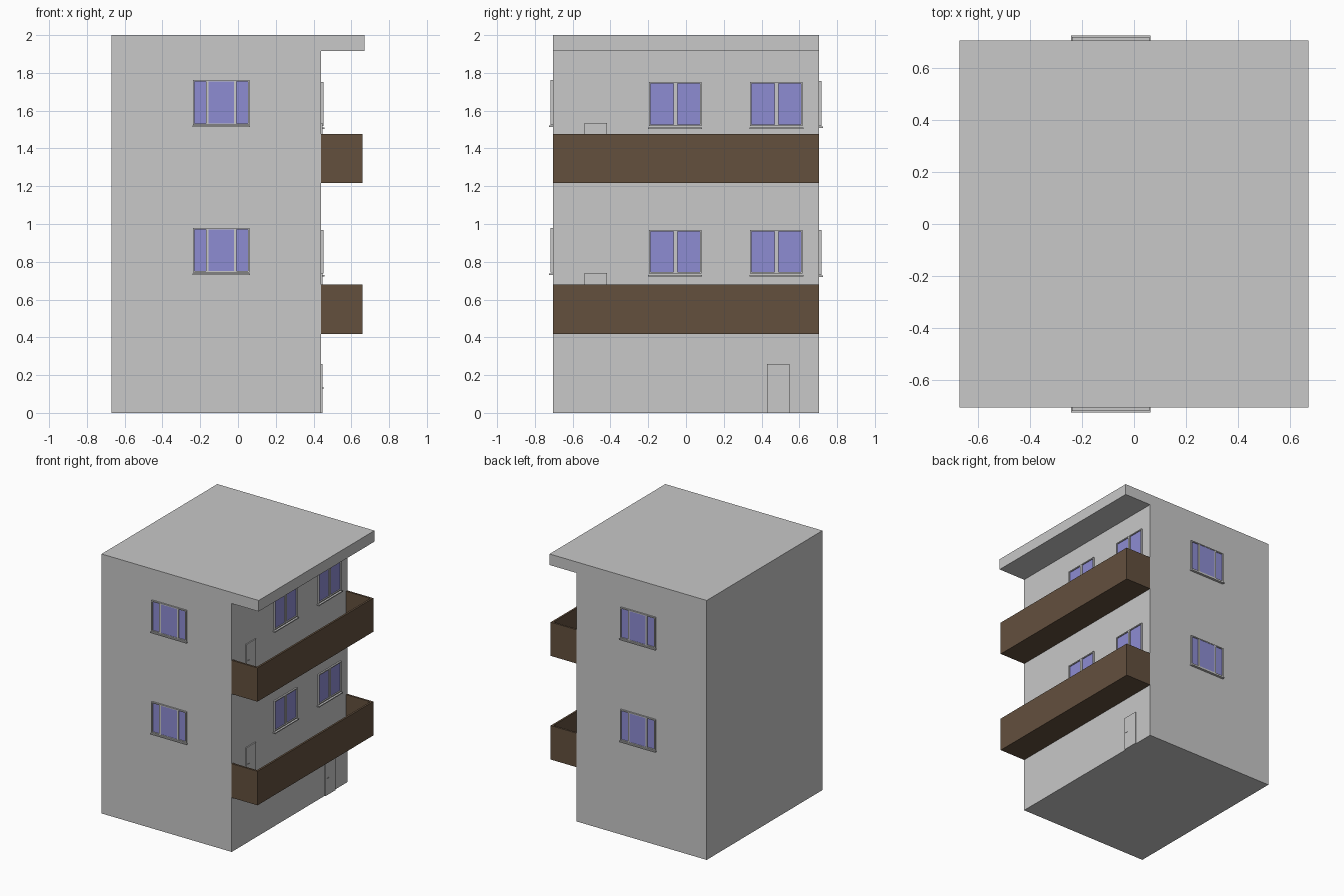
import bpy, bmesh
from mathutils import Vector

if "Cube" in bpy.data.objects:
    bpy.data.objects.remove(bpy.data.objects["Cube"])


def material(name, rgb):
    m = bpy.data.materials.new(name)
    m.diffuse_color = (*rgb, 1)
    m.use_nodes = True
    m.node_tree.nodes["Principled BSDF"].inputs["Base Color"].default_value = m.diffuse_color
    return m


GREY = material("grey_plaster", (0.58, 0.58, 0.58))
BROWN = material("brown_cladding", (0.125, 0.08, 0.048))
GLASS = material("violet_glass", (0.27, 0.265, 0.65))

HALF, FACE = 0.705, 0.44          # half width in y, x of the balcony wall


def finish(name, bm, mat):
    bmesh.ops.recalc_face_normals(bm, faces=bm.faces)
    me = bpy.data.meshes.new(name)
    bm.to_mesh(me)
    bm.free()
    me.materials.append(mat)
    ob = bpy.data.objects.new(name, me)
    bpy.context.collection.objects.link(ob)
    return ob


def boxes(name, items, mat, side=None):
    """Join boxes (u0, u1, d0, d1, z0, z1); u runs along a wall, d out of it."""
    bm = bmesh.new()
    for u0, u1, d0, d1, z0, z1 in items:
        if side == "front":
            a, b = (u0, -HALF - d1, z0), (u1, -HALF - d0, z1)
        elif side == "back":
            a, b = (u0, HALF + d0, z0), (u1, HALF + d1, z1)
        else:
            a, b = (FACE + d0, u0, z0), (FACE + d1, u1, z1)
        a, b = Vector(a), Vector(b)
        for v in bmesh.ops.create_cube(bm, size=1)["verts"]:
            v.co = Vector((a[i] + b[i]) / 2 + v.co[i] * (b[i] - a[i]) for i in range(3))
    return finish(name, bm, mat)


def window(name, side, z0, z1, panes, sill_z, flush=()):
    """Projecting frame around recessed panes, with a thin sill below."""
    e, depth = 0.008, 0.012
    left, right = panes[0][0] - e, panes[-1][1] + e
    bars = [(left, right, 0, depth, z1, z1 + e), (left, right, 0, depth, z0 - e, z0),
            (left, panes[0][0], 0, depth, z0, z1), (panes[-1][1], right, 0, depth, z0, z1)]
    bars += [(p[1], q[0], 0, depth, z0, z1) for p, q in zip(panes, panes[1:])]
    boxes(name + "_frame", bars, GREY, side)
    boxes(name + "_glass",
          [(p[0], p[1], 0, 0.0095 if i in flush else 0.004, z0, z1)
           for i, p in enumerate(panes)], GLASS, side)
    boxes(name + "_sill", [(left - 0.004, right + 0.004, 0, 0.019, sill_z - 0.005, sill_z + 0.003)],
          GREY, side)


# building body with roof overhang: one profile extruded along y
bm = bmesh.new()
profile = [(-0.67, 0), (FACE, 0), (FACE, 1.915), (0.67, 1.915), (0.67, 2), (-0.67, 2)]
face = bm.faces.new([bm.verts.new((x, -HALF, z)) for x, z in profile])
ext = bmesh.ops.extrude_face_region(bm, geom=[face])["geom"]
bmesh.ops.translate(bm, vec=(0, 2 * HALF, 0),
                    verts=[g for g in ext if isinstance(g, bmesh.types.BMVert)])
finish("building_body", bm, GREY)

# three-part windows on the front and back walls
triple = [(-0.23, -0.17), (-0.155, -0.02), (-0.007, 0.052)]
for side, drop in (("front", 0), ("back", 0.012)):
    for floor, z in (("lower", 0.75 - drop), ("upper", 1.532 - drop / 2)):
        window(f"{side}_{floor}_window", side, z, z + 0.222, triple, z - 0.014, flush=(1,))

# two-part windows on the balcony wall
for floor, z in (("lower", 0.745), ("upper", 1.527)):
    for pos, y in (("middle", -0.188), ("far", 0.347)):
        pair = [(y, y + 0.122), (y + 0.142, y + 0.262)]
        window(f"balcony_{floor}_{pos}_window", "right", z, z + 0.216, pair, z - 0.018)

# balconies: floor slab with parapets on three sides
W, T = 0.22, 0.015
for floor, z0, z1 in (("lower", 0.418, 0.68), ("upper", 1.217, 1.477)):
    boxes(floor + "_balcony", [
        (-HALF + T, HALF - T, 0, W - T, z0, z0 + 0.06),
        (-HALF, HALF, W - T, W, z0, z1),
        (-HALF, -HALF + T, 0, W - T, z0, z1),
        (HALF - T, HALF, 0, W - T, z0, z1)], BROWN)

# doors with handles: street entrance and one per balcony
for name, y, z0, z1 in (("entrance", 0.428, 0, 0.26),
                        ("lower_balcony", -0.538, 0.478, 0.74),
                        ("upper_balcony", -0.538, 1.277, 1.536)):
    boxes(name + "_door", [(y, y + 0.12, 0, 0.008, z0, z1)], GREY)
    h = z0 + 0.132
    boxes(name + "_door_handle", [
        (y + 0.014, y + 0.018, 0.008, 0.013, h - 0.002, h + 0.002),
        (y + 0.014, y + 0.034, 0.011, 0.014, h - 0.002, h + 0.002)], GREY)
